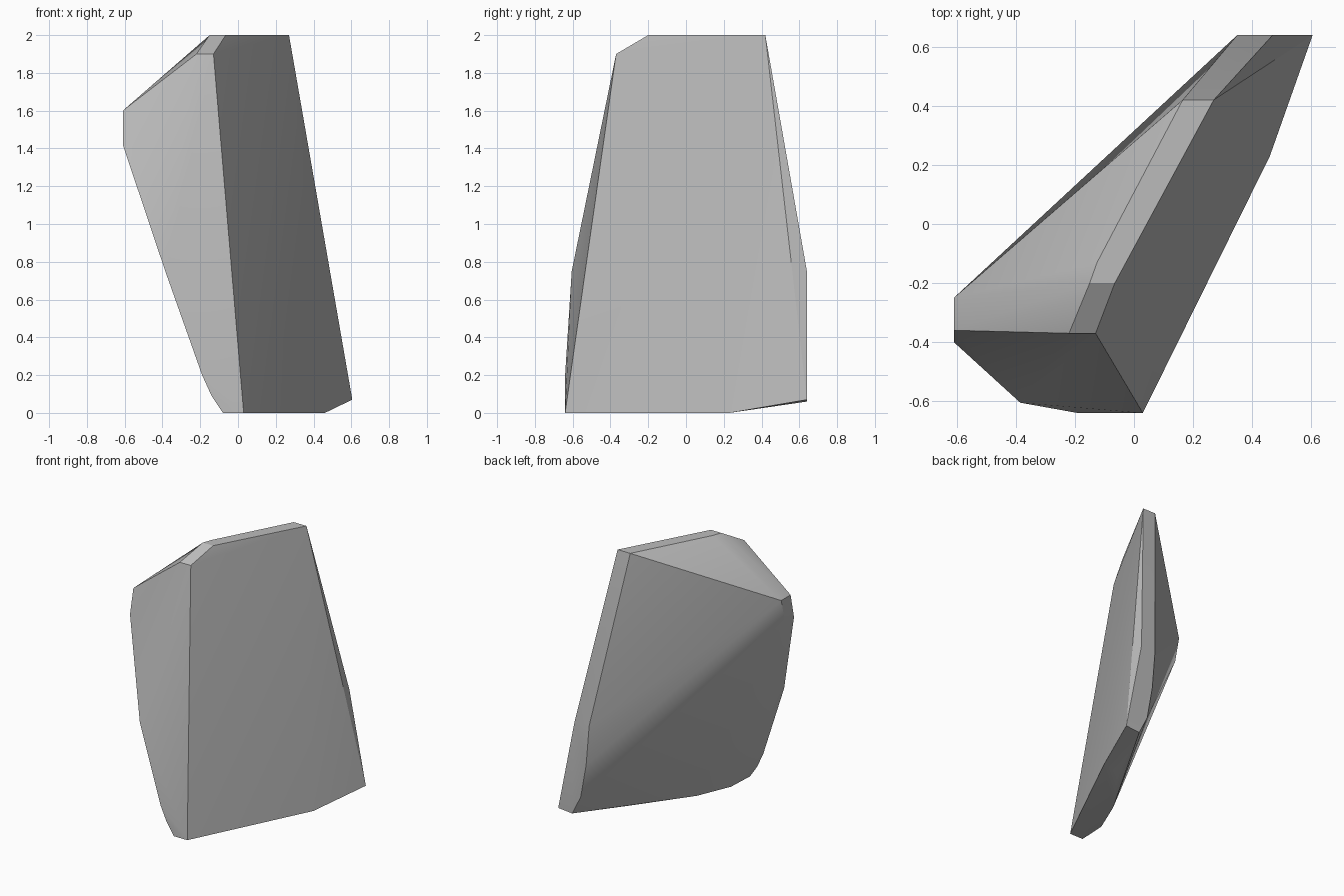
import bpy
import bmesh
import math

# Remove the default cube only
default_cube = bpy.data.objects.get("Cube")
if default_cube:
    bpy.data.objects.remove(default_cube, do_unlink=True)


def make_material(name, color):
    material = bpy.data.materials.new(name)
    material.use_nodes = True
    material.diffuse_color = color
    shader = material.node_tree.nodes["Principled BSDF"]
    shader.inputs["Base Color"].default_value = color
    return material


def hull_object(name, outlines, material):
    """Wrap several outlines in one convex chipped shell."""
    mesh = bpy.data.meshes.new(name)
    shell = bmesh.new()
    for outline in outlines:
        for point in outline:
            shell.verts.new(point)
    result = bmesh.ops.convex_hull(shell, input=shell.verts[:])
    # Drop any points that fall inside the shell
    loose = [v for v in shell.verts if not v.link_faces]
    bmesh.ops.delete(shell, geom=loose, context="VERTS")
    # Merge faces that lie flat together
    bmesh.ops.dissolve_limit(shell, angle_limit=math.radians(0.5),
                             verts=shell.verts[:], edges=shell.edges[:])
    bmesh.ops.recalc_face_normals(shell, faces=shell.faces[:])
    shell.to_mesh(mesh)
    shell.free()
    mesh.materials.append(material)
    obj = bpy.data.objects.new(name, mesh)
    bpy.context.scene.collection.objects.link(obj)
    return obj


# Broad split face
broad_face = [
    (-.065, -.2, 2), (-.13, -.37, 1.9), (.03, -.64, 0),
    (.46, .23, 0), (.605, .64, .07), (.47, .64, .75), (.27, .42, 2),
]

# Rim behind the broad face: top and far edge
upper_rim = [
    (-.22, -.37, 1.9), (-.15, -.2, 2), (-.125, -.13, 2), (.165, .42, 2),
    (.35, .64, .75), (.375, .64, .45), (.42, .64, .2), (.49, .64, .06),
]

# Rounded bottom edge
lower_rim = [
    (.31, .2, 0), (.035, -.18, 0), (-.07, -.43, 0), (-.08, -.64, 0),
    (-.14, -.64, .09), (-.19, -.64, .2), (-.385, -.605, .75),
]

# Small blunt tip on the back
blunt_tip = [
    (-.61, -.40, 1.42), (-.61, -.36, 1.6),
    (-.61, -.25, 1.6), (-.61, -.29, 1.44),
]

stone_grey = make_material("stone grey", (.5, .5, .5, 1))
shard = hull_object("stone_shard",
                    [broad_face, upper_rim, lower_rim, blunt_tip], stone_grey)

# Soft chipped surfaces with crisp edges
bpy.ops.object.select_all(action="DESELECT")
shard.select_set(True)
bpy.context.view_layer.objects.active = shard
bpy.ops.object.shade_smooth_by_angle(angle=math.radians(30))
